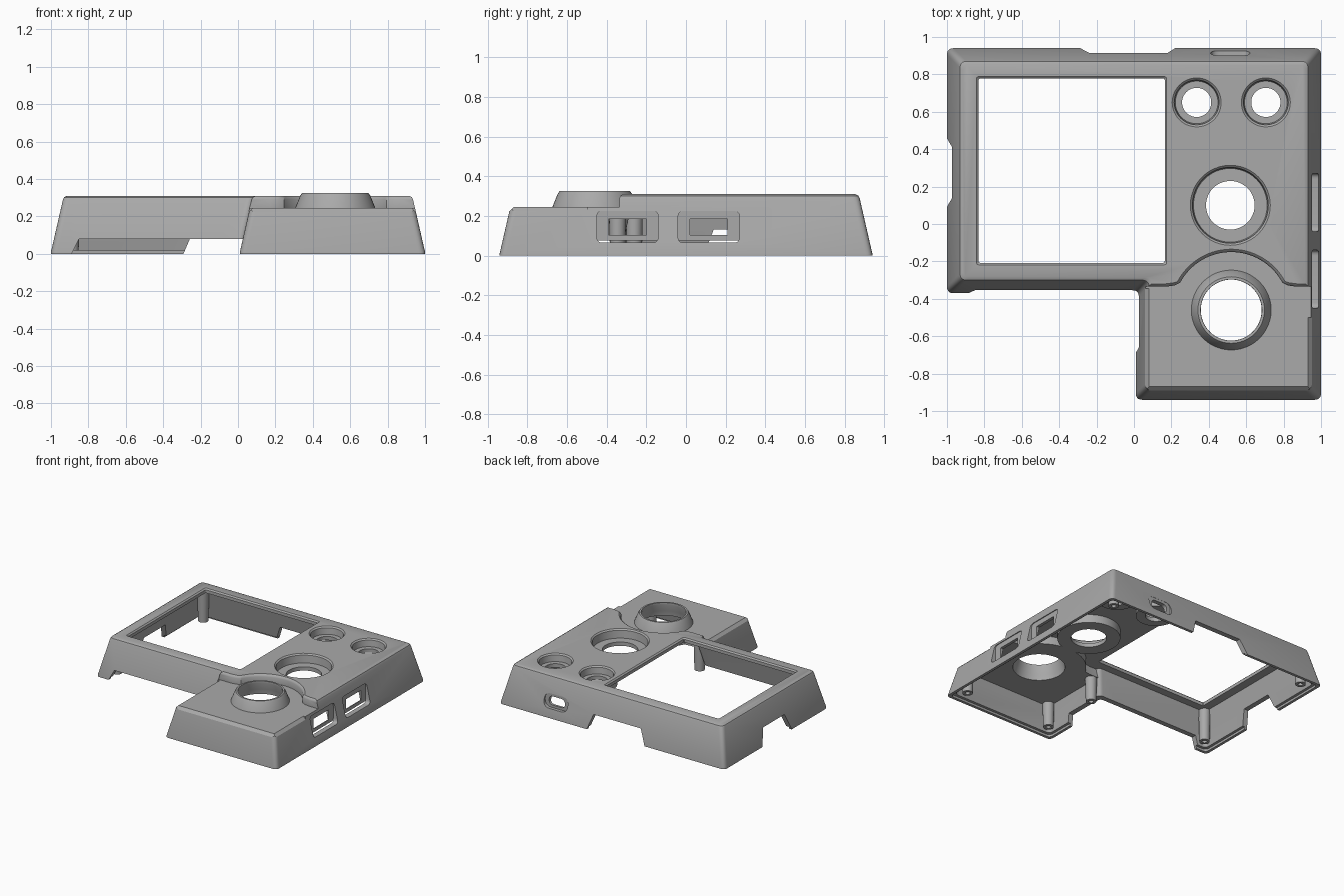
import bpy, bmesh, math
from mathutils import Vector

if "Cube" in bpy.data.objects:
    bpy.data.objects.remove(bpy.data.objects["Cube"], do_unlink=True)

grey = bpy.data.materials.new("plain grey")
grey.use_nodes = True
grey.diffuse_color = (0.4, 0.4, 0.4, 1)
grey.node_tree.nodes["Principled BSDF"].inputs["Base Color"].default_value = (0.4, 0.4, 0.4, 1)


def loft(name, sections, axis="z"):
    """Solid through a list of (2D loop, distance along axis)."""
    place = {"z": lambda u, v, d: (u, v, d),
             "x": lambda u, v, d: (d, u, v),
             "y": lambda u, v, d: (u, d, v)}[axis]
    bm = bmesh.new()
    loops = [[bm.verts.new(place(u, v, d)) for u, v in loop] for loop, d in sections]
    n = len(loops[0])
    for a, b in zip(loops, loops[1:]):
        for i in range(n):
            j = (i + 1) % n
            bm.faces.new((a[i], a[j], b[j], b[i]))
    bm.faces.new(loops[0])
    bm.faces.new(loops[-1])
    bmesh.ops.recalc_face_normals(bm, faces=bm.faces)
    mesh = bpy.data.meshes.new(name)
    bm.to_mesh(mesh)
    bm.free()
    mesh.materials.append(grey)
    ob = bpy.data.objects.new(name, mesh)
    bpy.context.collection.objects.link(ob)
    return ob


def combine(target, tool, operation="DIFFERENCE"):
    """Apply one boolean and throw the tool away."""
    mod = target.modifiers.new("cut", "BOOLEAN")
    mod.operation = operation
    mod.solver = "EXACT"
    mod.object = tool
    deps = bpy.context.evaluated_depsgraph_get()
    mesh = bpy.data.meshes.new_from_object(target.evaluated_get(deps))
    target.modifiers.clear()
    target.data = mesh
    bpy.data.objects.remove(tool, do_unlink=True)


def rounded(points, r, k=5):
    pts = [Vector(p) for p in points]
    out = []
    for i, p in enumerate(pts):
        a = p + (pts[i - 1] - p).normalized() * r
        b = p + (pts[(i + 1) % len(pts)] - p).normalized() * r
        for s in range(k + 1):
            t = s / k
            out.append(a * (1 - t) ** 2 + p * 2 * t * (1 - t) + b * t * t)
    return out


def rect(u0, u1, v0, v1):
    return [(u0, v0), (u1, v0), (u1, v1), (u0, v1)]


def ring(x, y, r, n=48):
    return [(x + r * math.cos(2 * math.pi * i / n), y + r * math.sin(2 * math.pi * i / n))
            for i in range(n)]


def outline(i):
    """L-shaped plan of the case, inset by i."""
    return rounded([(-1 + i, -.37 + i), (.01 + i, -.37 + i), (.01 + i, -.94 + i),
                    (1 - i, -.94 + i), (1 - i, .94 - i), (-1 + i, .94 - i)], .035)


def step_loop(grow):
    """Region of the lower deck, with an arc around the raised collar."""
    y, r = -.335 + grow, .31 + grow
    arc = [(.52 + r * math.cos(math.radians(a)), -.46 + r * math.sin(math.radians(a)))
           for a in range(152, 27, -4)]
    return ([(-.1, -1.1), (-.1, y), (.17, y), (.215, y + .006)] + arc
            + [(.825, y + .006), (.87, y), (1.1, y), (1.1, -1.1)])


def stack(shape, pairs):
    return [(shape(a), z) for a, z in pairs]


# Outer shell with sloped walls and softened top edge
case = loft("case_shell", stack(outline, [(0, 0), (0, .01), (.064, .29), (.07, .302), (.085, .31)]))

# Lower deck and the chamfer around its rim
combine(case, loft("deck_cut", stack(step_loop, [(0, .245), (0, .292), (.006, .303), (.018, .312), (.018, .4)])))
wedge = [(.03, .205), (.09, .265), (.03, .265)]
combine(case, loft("front_wedge", [([(-.94 + i, z) for i, z in wedge], d) for d in (-.02, 1.05)], "x"))
combine(case, loft("left_wedge", [([(.01 + i, z) for i, z in wedge], d) for d in (-1, -.345)], "y"))
combine(case, loft("right_wedge", [([(1 - i, z) for i, z in wedge], d) for d in (-1, -.5)], "y"))

# Hollow inside, following the two deck heights
cavity = loft("cavity", stack(outline, [(.04, -.02), (.04, .005), (.1, .275)]))
combine(cavity, loft("cavity_step", stack(step_loop, [(.035, .21), (.035, .4)])))
combine(case, cavity)

# Raised collar on the lower deck
combine(case, loft("collar", stack(lambda r: ring(.52, -.46, r),
        [(.218, .232), (.212, .25), (.187, .312), (.178, .325)])), "UNION")
combine(case, loft("collar_bore", stack(lambda r: ring(.52, -.46, r),
        [(.195, .18), (.185, .25), (.163, .31), (.165, .34)])))

# Round dishes with a hole in the floor
for x, y, r, hole, depth in [(.335, .65, .12, .078, .06), (.705, .65, .12, .078, .06),
                             (.515, .1, .203, .13, .07)]:
    disc = lambda s: ring(x, y, s)
    floor = .31 - depth
    combine(case, loft("boss", stack(disc, [(r + .028, floor - .03), (r + .028, .29)])), "UNION")
    combine(case, loft("dish", stack(disc, [(r - .006, floor), (r, .3), (r + .013, .312), (r + .013, .35)])))
    combine(case, loft("dish_hole", stack(disc, [(hole, .1), (hole, .33)])))

# Screen window with a bevelled edge
window = lambda g: rounded(rect(-.832 - g, .165 + g, -.208 - g, .778 + g), .012, 3)
combine(case, loft("window", stack(window, [(0, .2), (0, .3), (.012, .312), (.012, .35)])))

# Screw posts
for x, y, top in [(-.89, .83, .285), (-.89, -.26, .285), (.89, .83, .285),
                  (.12, -.345, .228), (.12, -.83, .228), (.89, -.83, .228)]:
    post = lambda s: ring(x, y, s, 20)
    combine(case, loft("post", stack(post, [(.038, .012), (.044, top)])), "UNION")
    combine(case, loft("post_hole", stack(post, [(.018, -.02), (.018, .12)])))

# Rebate along the bottom rim
combine(case, loft("rebate", stack(outline, [(.022, -.02), (.022, .018)])))

# Notches in the bottom edge: back, left, front and inner corner
for low, high, top in [(rect(-.3, .23, .82, 1), rect(-.24, .18, .82, 1), .12),
                       (rect(-1.1, -.87, .08, .47), rect(-1.1, -.87, .14, .41), .132),
                       (rect(-.9, .07, -.5, -.302), rect(-.85, .07, -.5, -.302), .08),
                       (rect(-.1, .078, -.7, -.31), rect(-.1, .078, -.66, -.31), .08)]:
    combine(case, loft("notch", [(low, -.02), (high, top)]))

# Two switch openings in the left wall, each a recess with a through slot
for y in (-.295, .115):
    recess = rounded(rect(y - .155, y + .155, .065, .225), .03)
    slot = rect(y - .095, y + .095, .105, .185)
    combine(case, loft("recess", [(recess, .944), (recess, 1.1)], "x"))
    combine(case, loft("slot", [(slot, .86), (slot, 1.1)], "x"))

# Oval port in the back wall
oval = lambda w, h: rounded(rect(.515 - w, .515 + w, .125 - h, .125 + h), h * .98, 8)
combine(case, loft("port_recess", [(oval(.105, .055), .9), (oval(.105, .055), 1.1)], "y"))
combine(case, loft("port_hole", [(oval(.07, .035), .8), (oval(.07, .035), 1.1)], "y"))

# Smooth shading with sharp edges kept
bpy.ops.object.select_all(action="DESELECT")
case.select_set(True)
bpy.context.view_layer.objects.active = case
bpy.ops.object.shade_smooth_by_angle(angle=math.radians(30))
